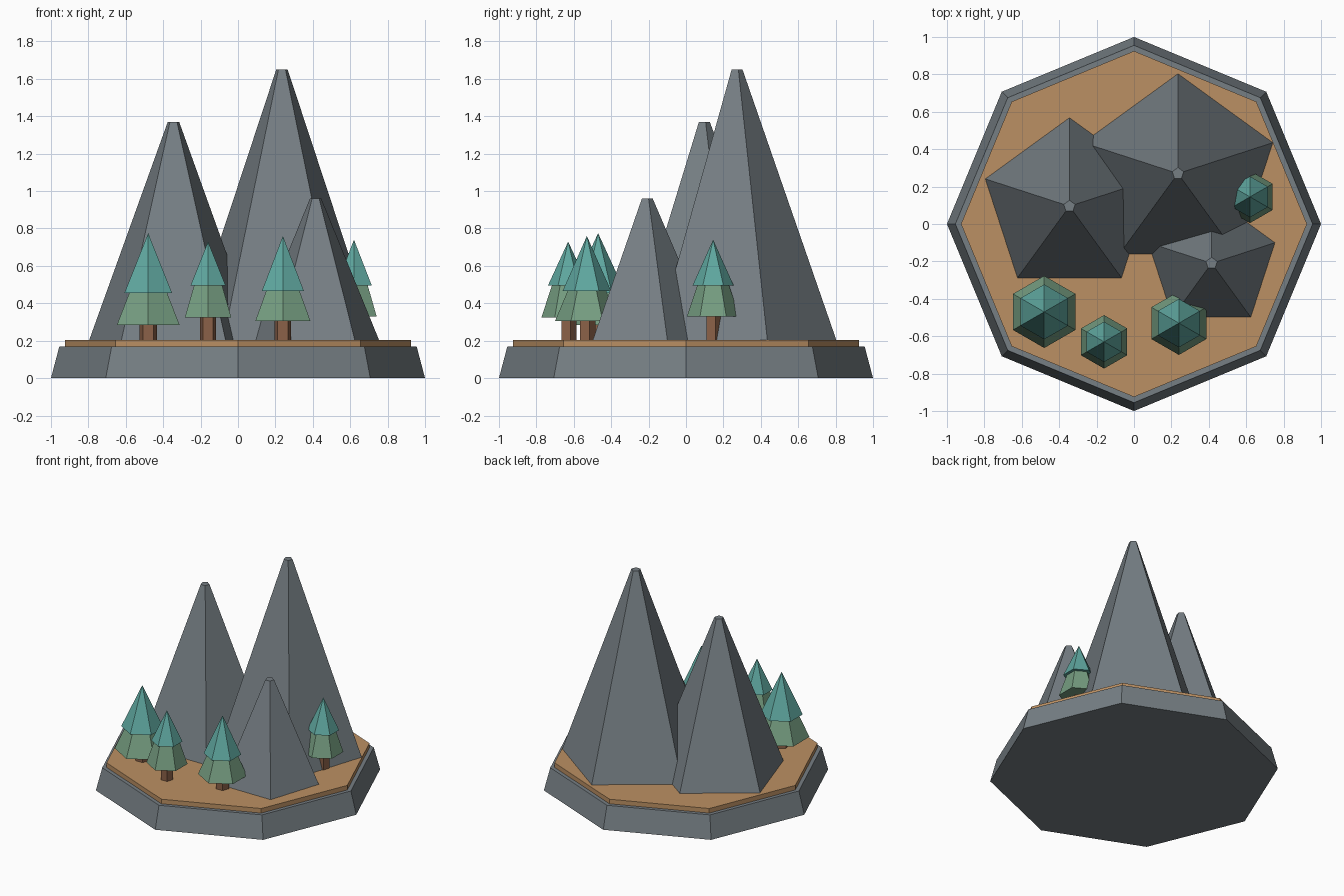
import bpy

cube = bpy.data.objects.get("Cube")
if cube:
    bpy.data.objects.remove(cube, do_unlink=True)


def material(name, rgb):
    m = bpy.data.materials.new(name)
    m.use_nodes = True
    m.diffuse_color = (*rgb, 1)
    node = next(n for n in m.node_tree.nodes if n.type == 'BSDF_PRINCIPLED')
    node.inputs["Base Color"].default_value = (*rgb, 1)
    return m


ROCK = material("grey rock", (0.18, 0.21, 0.23))
SOIL = material("tan soil", (0.50, 0.28, 0.125))
BARK = material("brown bark", (0.26, 0.12, 0.065))
TEAL = material("teal needles", (0.115, 0.39, 0.35))
GREEN = material("green needles", (0.18, 0.34, 0.22))


def frustum(name, mat, sides, x, y, z0, z1, r0, r1):
    """Flat-sided cone or prism with its first corner towards the back."""
    bpy.ops.mesh.primitive_cone_add(
        vertices=sides, radius1=r0, radius2=r1, depth=z1 - z0,
        location=(x, y, (z0 + z1) / 2))
    ob = bpy.context.object
    ob.name = name
    ob.data.materials.append(mat)
    return ob


# Octagonal island
GROUND = 0.205
frustum("stone_base", ROCK, 8, 0, 0, 0, 0.17, 1.0, 0.955)
frustum("soil_layer", SOIL, 8, 0, 0, 0.165, GROUND, 0.925, 0.925)

# Five-sided mountains: x, y, top, base radius
peaks = {
    "tall_peak": (0.235, 0.27, 1.65, 0.535),
    "middle_peak": (-0.345, 0.095, 1.37, 0.475),
    "small_peak": (0.415, -0.21, 0.96, 0.358),
}
for name, (x, y, top, r) in peaks.items():
    frustum(name, ROCK, 5, x, y, GROUND - 0.005, top, r, 0.032)

# Trees: x, y, skirt bottom, crown bottom, tip, skirt radius, crown radius
trees = {
    "left_front": (-0.48, -0.47, 0.285, 0.455, 0.775, 0.193, 0.147),
    "centre_front": (-0.16, -0.63, 0.325, 0.495, 0.73, 0.143, 0.108),
    "right_front": (0.24, -0.53, 0.305, 0.465, 0.76, 0.17, 0.13),
    "right_side": (0.62, 0.145, 0.33, 0.495, 0.74, 0.14, 0.11),
}
for name, (x, y, skirt, crown, tip, r_skirt, r_crown) in trees.items():
    r_trunk = 0.03 + 0.1 * r_skirt
    frustum(name + "_trunk", BARK, 5, x, y, GROUND - 0.01, skirt + 0.02, r_trunk, r_trunk)
    frustum(name + "_lower_needles", GREEN, 6, x, y, skirt, crown + 0.02, r_skirt, r_skirt * 0.56)
    frustum(name + "_upper_needles", TEAL, 6, x, y, crown, tip, r_crown, 0)
